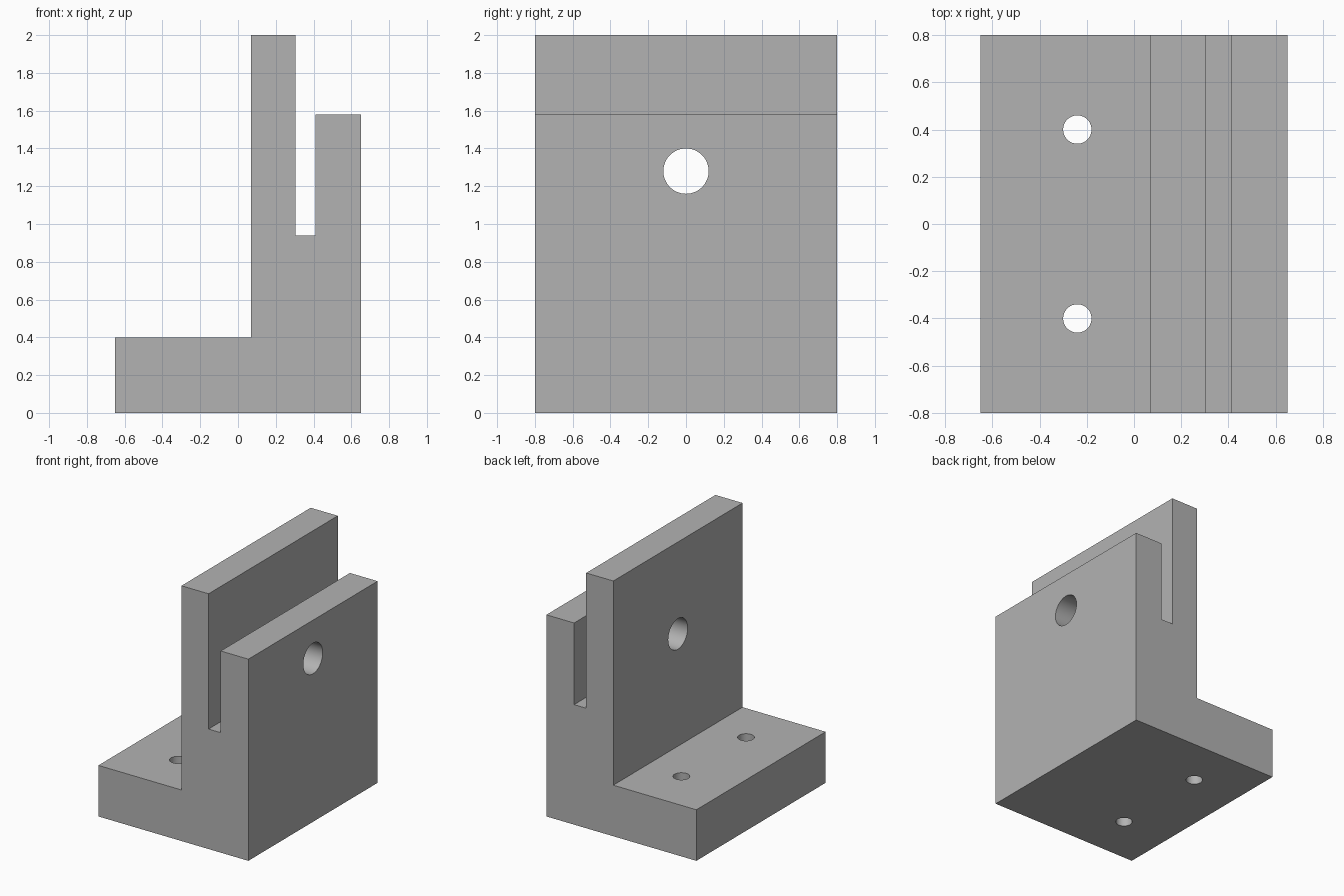
import bpy
import bmesh
from math import pi, radians
from mathutils import Vector

cube = bpy.data.objects.get("Cube")
if cube:
    bpy.data.objects.remove(cube, do_unlink=True)

# Plain grey material
grey = bpy.data.materials.new("plain_grey")
grey.use_nodes = True
colour = (0.45, 0.45, 0.45, 1)
grey.diffuse_color = colour
grey.node_tree.nodes["Principled BSDF"].inputs["Base Color"].default_value = colour

HALF_DEPTH = 0.8


def extruded_profile(name, points):
    """Extrude an x-z outline along y, centred on y = 0."""
    bm = bmesh.new()
    face = bm.faces.new([bm.verts.new((x, -HALF_DEPTH, z)) for x, z in points])
    moved = bmesh.ops.extrude_face_region(bm, geom=[face])["geom"]
    verts = [v for v in moved if isinstance(v, bmesh.types.BMVert)]
    bmesh.ops.translate(bm, verts=verts, vec=Vector((0, 2 * HALF_DEPTH, 0)))
    bmesh.ops.recalc_face_normals(bm, faces=bm.faces)
    mesh = bpy.data.meshes.new(name)
    bm.to_mesh(mesh)
    bm.free()
    mesh.materials.append(grey)
    obj = bpy.data.objects.new(name, mesh)
    bpy.context.collection.objects.link(obj)
    return obj


def drill(target, name, radius, length, location, rotation=(0, 0, 0)):
    """Cut a round through hole and discard the cutter."""
    bpy.ops.mesh.primitive_cylinder_add(vertices=64, radius=radius, depth=length,
                                        location=location, rotation=rotation)
    cutter = bpy.context.object
    cutter.name = name
    cutter.hide_render = True
    cutter.data.materials.append(grey)
    mod = target.modifiers.new(name, "BOOLEAN")
    mod.operation = "DIFFERENCE"
    mod.solver = "EXACT"
    mod.object = cutter
    bpy.context.view_layer.objects.active = target
    bpy.ops.object.modifier_apply(modifier=mod.name)
    bpy.data.objects.remove(cutter, do_unlink=True)


# Base foot, tall plate, slot and short plate in one outline
bracket = extruded_profile("clevis_bracket", [
    (-0.65, 0), (0.65, 0), (0.65, 1.58), (0.41, 1.58), (0.41, 0.94),
    (0.305, 0.94), (0.305, 2), (0.07, 2), (0.07, 0.4), (-0.65, 0.4)])

# Pin hole through both upright plates
drill(bracket, "pin_hole", 0.12, 1, (0.36, 0, 1.28), (0, pi / 2, 0))

# Mounting holes through the foot
for side in (-1, 1):
    drill(bracket, "mounting_hole", 0.06, 1, (-0.24, side * 0.4, 0.2))

# Smooth bores, sharp edges elsewhere
bpy.ops.object.select_all(action="DESELECT")
bracket.select_set(True)
bpy.context.view_layer.objects.active = bracket
bpy.ops.object.shade_smooth_by_angle(angle=radians(30))
